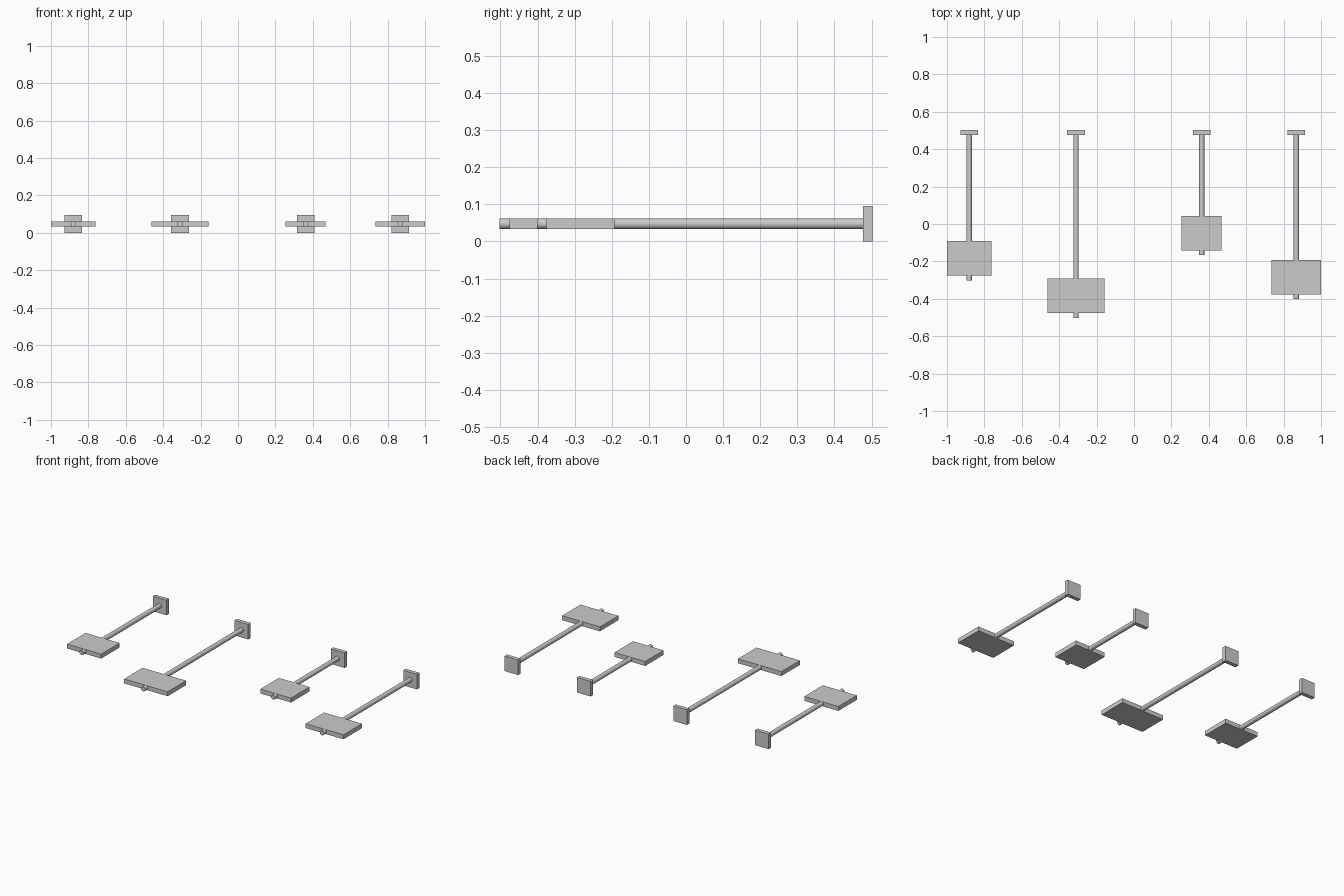
import bpy
from math import pi

if "Cube" in bpy.data.objects:
    bpy.data.objects.remove(bpy.data.objects["Cube"])

Z = 0.0475          # shared centre height
BACK = 0.502        # rear face of the wall plates
WALL_T = 0.025      # wall plate thickness
R = 0.0145          # rod radius


def box(name, x0, x1, y0, y1, z0, z1):
    bpy.ops.mesh.primitive_cube_add(
        size=1, location=((x0 + x1) / 2, (y0 + y1) / 2, (z0 + z1) / 2))
    ob = bpy.context.object
    ob.name = name
    ob.scale = (x1 - x0, y1 - y0, z1 - z0)
    bpy.ops.object.transform_apply(location=False, rotation=False, scale=True)


def rod(name, x, y0, y1):
    bpy.ops.mesh.primitive_cylinder_add(
        vertices=32, radius=R, depth=y1 - y0,
        location=(x, (y0 + y1) / 2, Z), rotation=(pi / 2, 0, 0))
    bpy.context.object.name = name
    bpy.ops.object.shade_smooth_by_angle()


# Each bracket: centre x, half width of its tag plate, front end of its rod
brackets = [(-0.881, 0.119, -0.302), (-0.31, 0.152, -0.502),
            (0.362, 0.107, -0.167), (0.868, 0.132, -0.402)]

for i, (x, half, tip) in enumerate(brackets, 1):
    # square wall plate at the back
    box(f"wall_plate_{i}", x - 0.0475, x + 0.0475, BACK - WALL_T, BACK, 0, 0.095)
    # long round rod
    rod(f"rod_{i}", x, tip, BACK - WALL_T)
    # flat tag plate near the front tip
    box(f"tag_plate_{i}", x - half, x + half, tip + 0.026, tip + 0.21,
        Z - 0.014, Z + 0.014)
